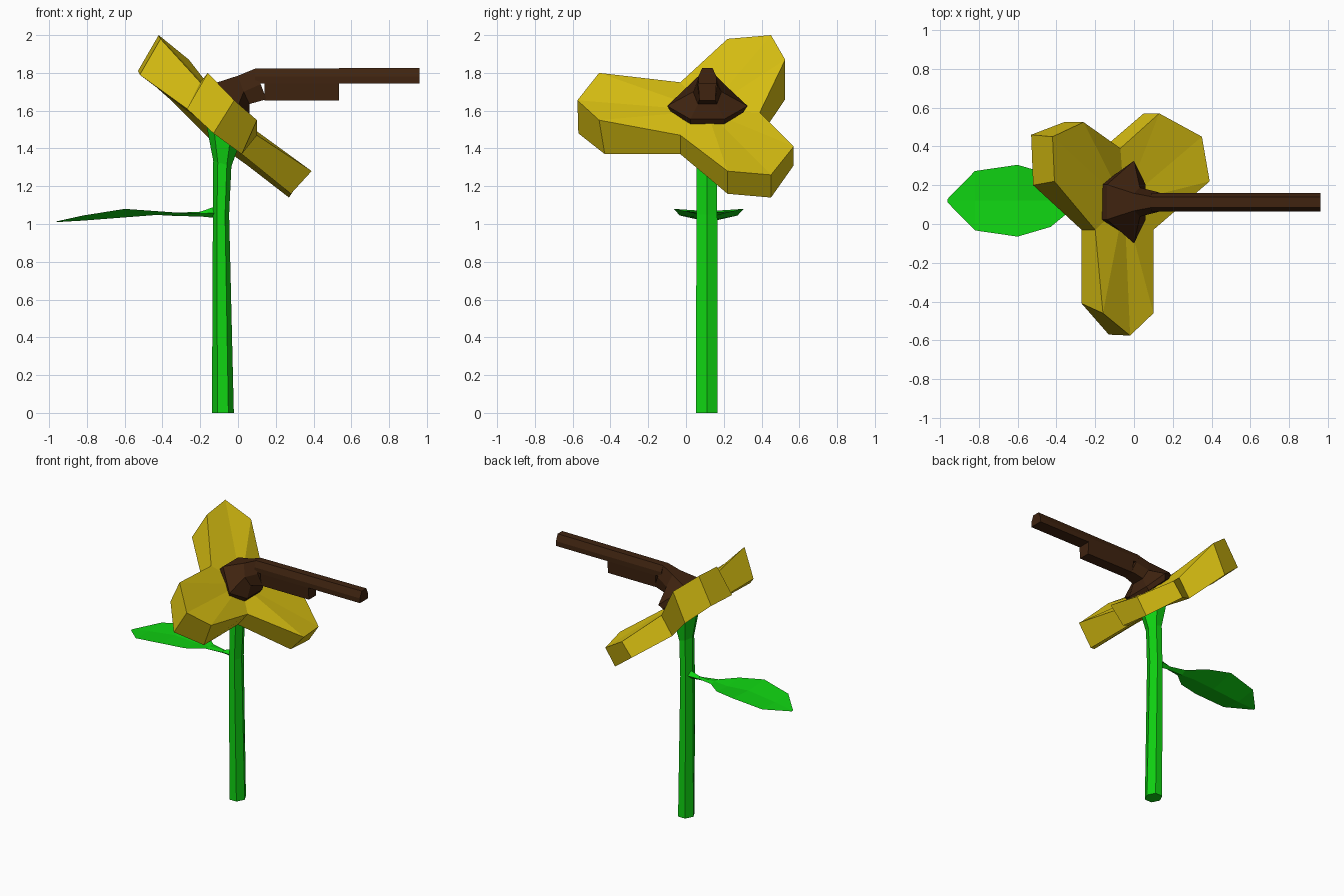
import bpy, bmesh, math

if "Cube" in bpy.data.objects:
    bpy.data.objects.remove(bpy.data.objects["Cube"])


def material(name, rgb):
    m = bpy.data.materials.new(name)
    m.diffuse_color = (*rgb, 1)
    m.use_nodes = True
    m.node_tree.nodes["Principled BSDF"].inputs["Base Color"].default_value = m.diffuse_color
    return m


YELLOW = material("petal yellow", (0.70, 0.53, 0.006))
GREEN = material("leaf green", (0.005, 0.66, 0.006))
BROWN = material("bark brown", (0.050, 0.017, 0.005))


def finish(name, bm, mat):
    bmesh.ops.recalc_face_normals(bm, faces=bm.faces)
    me = bpy.data.meshes.new(name)
    bm.to_mesh(me)
    bm.free()
    me.materials.append(mat)
    ob = bpy.data.objects.new(name, me)
    bpy.context.collection.objects.link(ob)
    return ob


def loft(name, rings, mat):
    """Skin a row of equal-sized rings and cap both ends."""
    bm = bmesh.new()
    vs = [[bm.verts.new(p) for p in r] for r in rings]
    n = len(rings[0])
    for a, b in zip(vs, vs[1:]):
        for i in range(n):
            j = (i + 1) % n
            bm.faces.new((a[i], a[j], b[j], b[i]))
    bm.faces.new(vs[0])
    bm.faces.new(vs[-1])
    return finish(name, bm, mat)


# Three-petal blossom: matching top and bottom outlines fanned to a dished centre
top = [(-.20, -.03, 1.75), (-.16, -.46, 1.80), (-.02, -.575, 1.655), (.10, -.46, 1.55),
       (.10, -.03, 1.47), (.39, .22, 1.28), (.35, .45, 1.26), (.13, .57, 1.41),
       (-.07, .39, 1.59), (-.26, .525, 1.87), (-.42, .45, 2.0), (-.41, .22, 1.98)]
bottom = [(-.27, -.03, 1.61), (-.27, -.41, 1.61), (-.13, -.57, 1.48), (.02, -.43, 1.37),
          (.02, -.03, 1.37), (.28, .22, 1.16), (.27, .45, 1.14), (.05, .57, 1.31),
          (-.16, .39, 1.46), (-.36, .525, 1.66), (-.53, .46, 1.81), (-.52, .20, 1.79)]
bm = bmesh.new()
tv = [bm.verts.new(p) for p in top]
bv = [bm.verts.new(p) for p in bottom]
tc = bm.verts.new((-.05, .11, 1.60))
bc = bm.verts.new((-.12, .11, 1.49))
for i in range(12):
    j = (i + 1) % 12
    bm.faces.new((tv[i], tv[j], tc))
    bm.faces.new((bv[j], bv[i], bc))
    bm.faces.new((tv[j], tv[i], bv[i], bv[j]))
finish("blossom", bm, YELLOW)


# Six-sided stem flaring into a tilted cup under the blossom
def stem_ring(x, z, rx, ry, tilt=0):
    ring = []
    for k in range(6):
        a = k * math.pi / 3
        dx = rx * math.cos(a)
        ring.append((x + dx, .11 + ry * math.sin(a), z - tilt * dx))
    return ring


loft("stem", [stem_ring(-.08, 0, .058, .065), stem_ring(-.09, 1.05, .043, .064),
              stem_ring(-.083, 1.32, .048, .062, .3),
              stem_ring(-.085, 1.47, .085, .095, .8)], GREEN)


# Leaf on a short stalk: (x, half width, edge height, top height, keel height)
leaf = [(-.10, .03, 1.06, 1.10, 1.03), (-.20, .02, 1.055, 1.065, 1.04),
        (-.32, .045, 1.06, 1.06, 1.042), (-.43, .135, 1.068, 1.055, 1.048),
        (-.60, .185, 1.08, 1.068, 1.035), (-.82, .153, 1.045, 1.04, 1.018),
        (-.96, .01, 1.013, 1.014, 1.01)]
loft("leaf", [[(x, .12 - w, e), (x, .12, t), (x, .12 + w, e), (x, .12, k)]
              for x, w, e, t, k in leaf], GREEN)


# Dark beak: ring of (top x,z,half width), (side ...), (bottom ...)
def beak_ring(t, s, b):
    c = .113
    return [(t[0], c - t[2], t[1]), (t[0], c + t[2], t[1]),
            (s[0], c + s[2], s[1]), (b[0], c + b[2], b[1]),
            (b[0], c - b[2], b[1]), (s[0], c - s[2], s[1])]


# Wide throat narrowing to the upper and lower halves
loft("throat", [
    beak_ring((-.17, 1.71, .09), (-.02, 1.59, .19), (.04, 1.53, .09)),
    beak_ring((-.14, 1.74, .09), (.0, 1.625, .213), (.06, 1.555, .09)),
    beak_ring((.0, 1.785, .045), (.03, 1.70, .075), (.06, 1.635, .05)),
    beak_ring((.09, 1.822, .028), (.12, 1.74, .052), (.15, 1.66, .042))], BROWN)
loft("upper_beak", [[(x, .065, 1.745), (x, .065, 1.78), (x, .086, 1.827 - d),
                     (x, .14, 1.827 - d), (x, .161, 1.78), (x, .161, 1.745)]
                    for x, d in ((.09, .005), (.96, 0))], BROWN)
loft("lower_beak", [[(x, .065, 1.745), (x, .161, 1.745), (x, .155, 1.655), (x, .071, 1.655)]
                    for x in (.14, .535)], BROWN)
